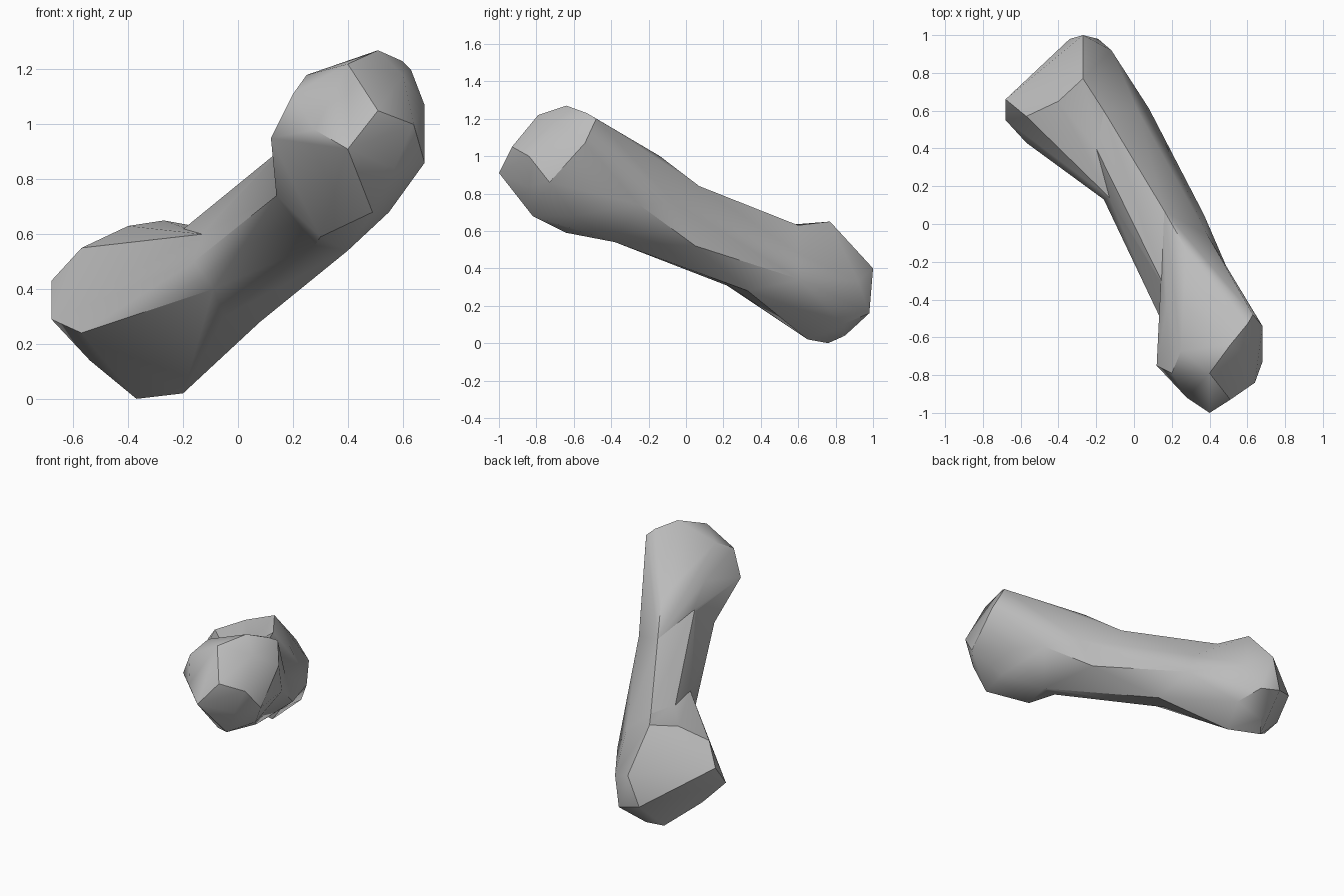
import bpy
import bmesh

if "Cube" in bpy.data.objects:
    bpy.data.objects.remove(bpy.data.objects["Cube"], do_unlink=True)

# Single grey material
grey = bpy.data.materials.new("bone grey")
grey.use_nodes = True
colour = (0.5, 0.5, 0.5, 1)
grey.diffuse_color = colour
shader = next(node for node in grey.node_tree.nodes if node.type == "BSDF_PRINCIPLED")
shader.inputs["Base Color"].default_value = colour


def faceted_block(name, points):
    """Wrap a faceted convex skin around the corner points of one part."""
    mesh = bpy.data.meshes.new(name)
    bm = bmesh.new()
    for point in points:
        bm.verts.new(point)
    result = bmesh.ops.convex_hull(bm, input=bm.verts[:], use_existing_faces=False)
    unused = set(result["geom_interior"]) | set(result["geom_unused"])
    loose = [item for item in unused if isinstance(item, bmesh.types.BMVert)]
    bmesh.ops.delete(bm, geom=loose, context="VERTS")
    bmesh.ops.recalc_face_normals(bm, faces=bm.faces[:])
    bm.to_mesh(mesh)
    bm.free()
    mesh.materials.append(grey)
    part = bpy.data.objects.new(name, mesh)
    bpy.context.collection.objects.link(part)
    return part


def merge_into(body, part):
    """Fuse a part into the body so that no inner walls remain."""
    bpy.context.view_layer.objects.active = body
    union = body.modifiers.new("union", "BOOLEAN")
    union.operation = "UNION"
    union.solver = "EXACT"
    union.object = part
    bpy.ops.object.modifier_apply(modifier=union.name)
    bpy.data.objects.remove(part, do_unlink=True)


# Corners shared by neighbouring parts
top_ridge = (.16, .07, .84)
left_ridge = (.39, -.06, .75)
left_bulge = (.37, .05, .52)
left_neck = (.5, -.25, .74)
left_upper = (.02, .6, .48)
left_edge = (.08, .61, .34)
front_crest = (.17, -.35, .92)
back_crest = (-.21, .42, .61)
front_neck = (.14, -.5, .74)
under_neck = (.4, -.38, .54)
right_under_neck = (.28, -.42, .56)
back_neck = (-.16, .6, .63)
right_waist = (-.16, .13, .5)
right_upper = (-.13, .14, .6)
lower_waist = (-.09, .08, .4)
under_right = (-.05, .24, .3)
under_waist = (.08, .33, .28)

# Raised knob at the front
front_knob = faceted_block("front_knob", [
    (.51, -.64, 1.27), (.6, -.53, 1.23), (.63, -.48, 1.2), (.25, -.67, 1.18),
    (.4, -.79, 1.22), (.17, -.45, 1.03), (.26, -.42, 1.1), (.6, -.7, 1.18),
    (.2, -.79, 1.11), (.12, -.75, .95), (.28, -.92, .98), (.4, -1, .91),
    (.51, -.93, 1.05), (.64, -.84, 1), (.68, -.54, 1.07), (.68, -.73, .86),
    (.57, -.85, .84), (.49, -.82, .68), (.55, -.6, .68), (.3, -.64, .59),
    (.41, -.37, 1.13), (.28, -.14, 1), front_neck, front_crest,
    under_neck, right_under_neck, left_neck, top_ridge, left_ridge])

# Slim middle
shaft = faceted_block("shaft", [
    front_neck, front_crest, back_crest, under_neck, right_under_neck,
    left_neck, top_ridge, left_ridge, left_bulge, left_upper, left_edge,
    back_neck, right_waist, right_upper, lower_waist, under_right,
    under_waist, (.14, .14, .36)])

# Broad low knob at the back
back_knob = faceted_block("back_knob", [
    (-.27, .77, .65), (-.4, .65, .63), (-.57, .57, .55), (-.68, .66, .43),
    (-.68, .55, .29), (-.57, .43, .24), (-.54, .6, .14), (-.37, .76, 0),
    (-.2, .65, .02), (-.3, .85, .04), (-.12, .84, .1), (-.19, .98, .16),
    (-.34, .98, .2), (-.27, 1, .4), (-.12, .92, .33),
    left_upper, left_edge, back_neck, right_waist, right_upper,
    lower_waist, under_right, under_waist])

merge_into(shaft, front_knob)
merge_into(shaft, back_knob)
shaft.name = "bone"

# Soft facets with crisp edges on the sharpest folds
bpy.ops.object.select_all(action="DESELECT")
shaft.select_set(True)
bpy.context.view_layer.objects.active = shaft
bpy.ops.object.shade_smooth_by_angle(angle=0.6)
